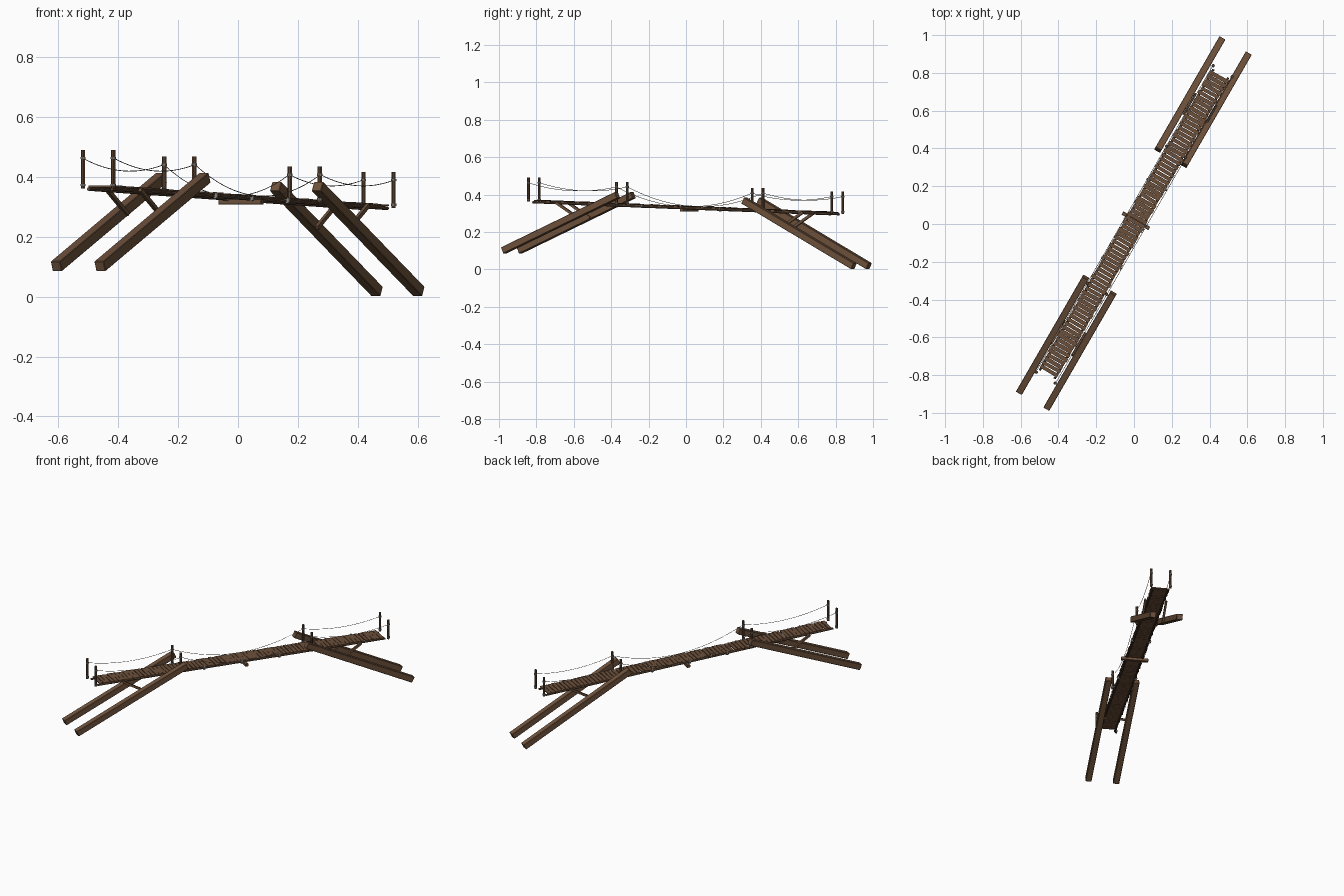
import bpy, bmesh, math, random
from mathutils import Vector, Matrix

if "Cube" in bpy.data.objects:
    bpy.data.objects.remove(bpy.data.objects["Cube"])

random.seed(4)
U = Vector((0.5, 0.866, 0))       # along the bridge
V = Vector((0.866, -0.5, 0))      # across the bridge


def P(s, t, z):
    return U * s + V * t + Vector((0, 0, z))


def deck_z(s):
    return 0.336 - 0.035 * s


def material(name, c):
    m = bpy.data.materials.new(name)
    m.diffuse_color = (*c, 1)
    m.use_nodes = True
    m.node_tree.nodes["Principled BSDF"].inputs["Base Color"].default_value = m.diffuse_color
    return m


WOOD = material("beam_wood", (0.16, 0.085, 0.045))
PLANK = material("plank_wood", (0.15, 0.078, 0.042))
DARK = material("post_wood", (0.12, 0.068, 0.038))
ROPE = material("rope", (0.30, 0.27, 0.24))


def frame(a, b):
    """Matrix with local x running from a to b, z as upright as possible."""
    x = (b - a).normalized()
    up = Vector((0, 0, 1)) if abs(x.z) < 0.95 else U
    y = up.cross(x).normalized()
    m = Matrix((x, y, x.cross(y))).transposed().to_4x4()
    m.translation = (a + b) / 2
    return m


def add_bar(bm, a, b, w, h):
    bmesh.ops.create_cube(bm, size=1, matrix=frame(a, b) @ Matrix.Diagonal(((b - a).length, w, h, 1)))


def add_pole(bm, a, b, r, n=8):
    bmesh.ops.create_cone(bm, cap_ends=True, segments=n, radius1=r, radius2=r, depth=(b - a).length,
                          matrix=frame(a, b) @ Matrix.Rotation(math.pi / 2, 4, 'Y'))


def finish(bm, name, mat, bevel=0):
    me = bpy.data.meshes.new(name)
    bm.to_mesh(me)
    bm.free()
    ob = bpy.data.objects.new(name, me)
    bpy.context.collection.objects.link(ob)
    me.materials.append(mat)
    if bevel:
        m = ob.modifiers.new("edge_wear", 'BEVEL')
        m.width, m.segments = bevel, 1
    return ob


# Four heavy sloping support beams
for name, lo, hi, zl, zh, ts in (("front", -1.075, -0.372, 0.101, 0.397, (-0.080, 0.088)),
                                 ("back", 1.080, 0.402, 0.017, 0.368, (-0.087, 0.074))):
    for side, t in zip(("left", "right"), ts):
        bm = bmesh.new()
        add_bar(bm, P(lo, t, zl), P(hi, t, zh), 0.036, 0.036)
        finish(bm, f"{name}_{side}_support_beam", WOOD, 0.002)

# Deck planks, slightly uneven
bm = bmesh.new()
n, length = 76, 1.82
for i in range(n):
    s = -length / 2 + (i + 0.5) * length / n
    w = length / n * random.uniform(0.78, 0.96)
    half = 0.055 + random.uniform(-0.003, 0.003)
    z = deck_z(s) + random.uniform(-0.001, 0.001)
    skew = random.uniform(-0.0015, 0.0015)
    add_bar(bm, P(s - skew, -half, z), P(s + skew, half, z), w, 0.006)
finish(bm, "deck_planks", PLANK)

# Stringers below the deck, in overlapping lengths
bm = bmesh.new()
for t in (-0.045, 0.045):
    for a, b in ((-0.92, -0.22), (-0.26, 0.26), (0.22, 0.92)):
        add_pole(bm, P(a, t, deck_z(a) - 0.009), P(b, t, deck_z(b) - 0.009), 0.006)
finish(bm, "deck_stringers", DARK)

# Cross beam under the middle of the span
bm = bmesh.new()
add_bar(bm, P(0.02, -0.082, 0.317), P(0.02, 0.082, 0.317), 0.02, 0.018)
finish(bm, "middle_cross_beam", WOOD, 0.0015)

# Diagonal braces from deck to support beams
bm = bmesh.new()
for t in (-0.062, 0.064):
    add_bar(bm, P(-0.765, t, 0.357), P(-0.63, t, 0.275), 0.012, 0.014)
    add_bar(bm, P(0.76, t, 0.306), P(0.635, t, 0.230), 0.012, 0.014)
finish(bm, "diagonal_braces", WOOD)

# Railing posts with rope wraps
stations = ((-0.938, 0.121), (-0.395, 0.118), (0.443, 0.114), (0.935, 0.113))
posts, wraps = bmesh.new(), bmesh.new()
for s, h in stations:
    for t in (-0.056, 0.060):
        z = deck_z(s)
        add_pole(posts, P(s, t, z - 0.007), P(s, t, z + h), 0.0075)
        for k in (h - 0.027, 0.004):
            add_pole(wraps, P(s, t, z + k - 0.004), P(s, t, z + k + 0.004), 0.009, 10)
# Lashings around the stringers
for s in (-0.24, 0, 0.24):
    for t in (-0.05, 0.05):
        z = deck_z(s) - 0.006
        add_pole(wraps, P(s - 0.005, t, z), P(s + 0.005, t, z), 0.012, 10)
finish(posts, "railing_posts", DARK)
finish(wraps, "rope_wraps", ROPE)

# Sagging hand ropes
for side, t in (("left", -0.058), ("right", 0.062)):
    cu = bpy.data.curves.new(f"{side}_hand_rope", 'CURVE')
    cu.dimensions = '3D'
    cu.bevel_depth, cu.bevel_resolution = 0.0013, 0
    for i, sag in enumerate((0.032, 0.088, 0.028)):
        (s0, h0), (s1, h1) = stations[i], stations[i + 1]
        sp = cu.splines.new('POLY')
        sp.points.add(16)
        for k in range(17):
            f = k / 16
            s = s0 + (s1 - s0) * f
            z = deck_z(s) + h0 + (h1 - h0) * f - 0.027 - sag * 4 * f * (1 - f)
            sp.points[k].co = (*P(s, t, z), 1)
    cu.materials.append(ROPE)
    bpy.context.collection.objects.link(bpy.data.objects.new(cu.name, cu))
